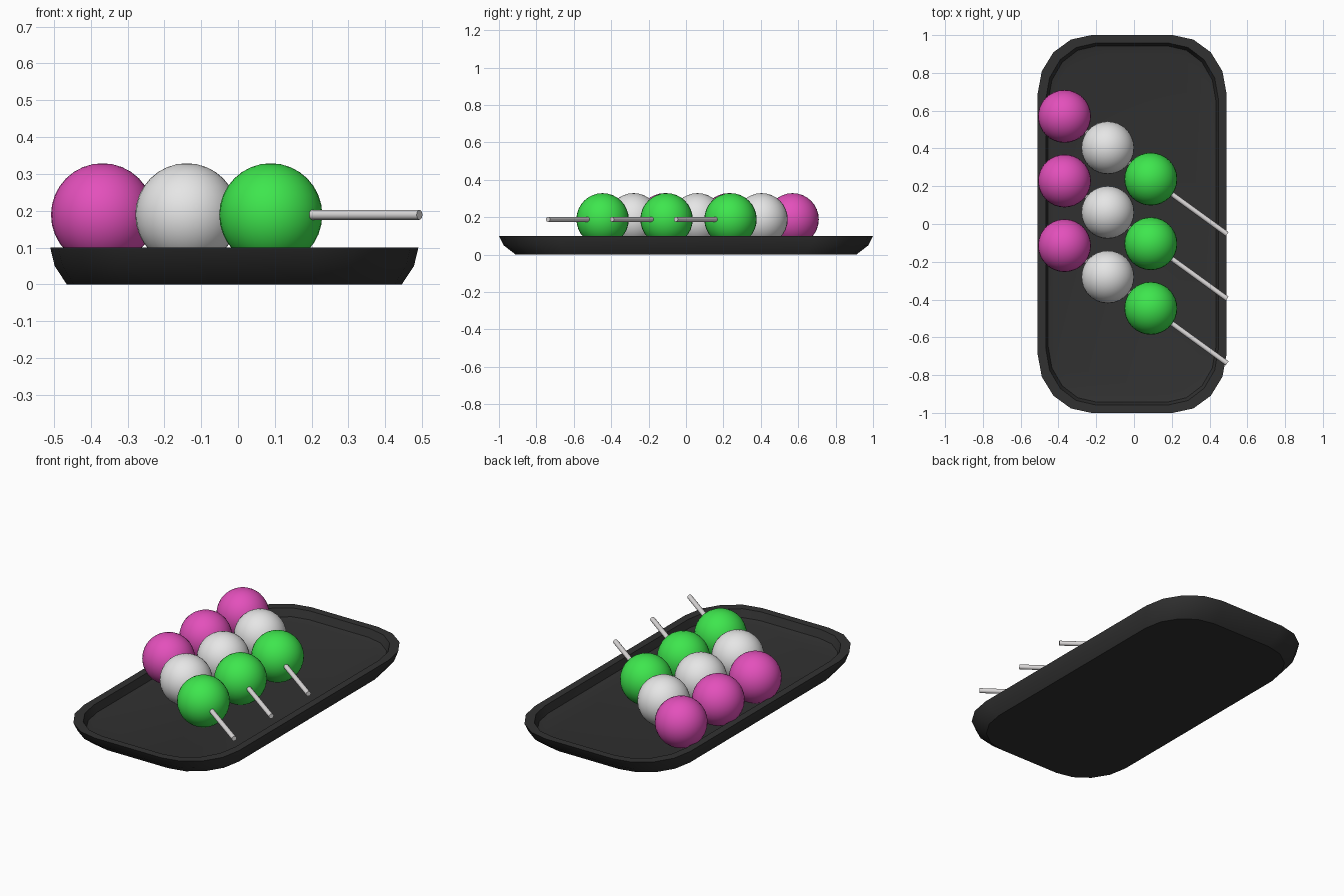
import bpy, bmesh, math
from mathutils import Vector

cube = bpy.data.objects.get("Cube")
if cube:
    bpy.data.objects.remove(cube, do_unlink=True)


def material(name, rgb):
    mat = bpy.data.materials.new(name)
    mat.use_nodes = True
    mat.diffuse_color = (*rgb, 1)
    mat.node_tree.nodes["Principled BSDF"].inputs["Base Color"].default_value = (*rgb, 1)
    return mat


tray_black = material("tray black", (0.031, 0.031, 0.031))
pink = material("pink", (0.77, 0.08, 0.5))
white = material("white", (0.79, 0.79, 0.79))
green = material("green", (0.048, 0.79, 0.075))
stick_grey = material("stick grey", (0.72, 0.7, 0.7))


def smooth(obj, angle):
    bpy.ops.object.select_all(action="DESELECT")
    obj.select_set(True)
    bpy.context.view_layer.objects.active = obj
    bpy.ops.object.shade_smooth_by_angle(angle=math.radians(angle))


# Tray: rounded rectangle rings lofted from the underside, over the rim, to the floor
def ring(bm, half_x, half_y, z, segments=4):
    rx, ry = half_x * 0.57, half_y * 0.31
    verts = []
    for quarter, (sx, sy) in enumerate([(1, 1), (-1, 1), (-1, -1), (1, -1)]):
        for i in range(segments + 1):
            a = math.pi / 2 * (quarter + i / segments)
            x = sx * (half_x - rx) + rx * math.cos(a)
            y = sy * (half_y - ry) + ry * math.sin(a)
            verts.append(bm.verts.new((x, y, z)))
    return verts


bm = bmesh.new()
profile = [(0.455, 0.91, 0), (0.488, 0.975, 0.05), (0.5, 1, 0.1),
           (0.457, 0.957, 0.1), (0.444, 0.942, 0.056), (0.42, 0.905, 0.047)]
rings = [ring(bm, *p) for p in profile]
for low, high in zip(rings, rings[1:]):
    for i in range(len(low)):
        j = (i + 1) % len(low)
        bm.faces.new((low[i], low[j], high[j], high[i]))
bm.faces.new(list(reversed(rings[0])))
bm.faces.new(rings[-1])
mesh = bpy.data.meshes.new("tray")
bm.to_mesh(mesh)
bm.free()
tray = bpy.data.objects.new("tray", mesh)
tray.location.x = -0.01
mesh.materials.append(tray_black)
bpy.context.collection.objects.link(tray)
smooth(tray, 30)

# Skewers: three dumplings each, threaded on a thin stick
Z = 0.189
for n in range(3):
    shift = Vector((0, -0.342 * n, 0))
    for name, mat, x, y in [("pink_dumpling", pink, -0.368, 0.57),
                            ("white_dumpling", white, -0.139, 0.404),
                            ("green_dumpling", green, 0.089, 0.238)]:
        bpy.ops.mesh.primitive_uv_sphere_add(segments=32, ring_count=16, radius=0.14,
                                             location=Vector((x, y, Z)) + shift)
        ball = bpy.context.object
        ball.name = f"{name}_{n + 1}"
        ball.data.materials.append(mat)
        smooth(ball, 60)
    start = Vector((-0.368, 0.57, Z)) + shift
    end = Vector((0.493, -0.054, Z)) + shift
    axis = end - start
    bpy.ops.mesh.primitive_cylinder_add(vertices=12, radius=0.0135, depth=axis.length,
                                        location=(start + end) / 2,
                                        rotation=axis.to_track_quat("Z", "Y").to_euler())
    stick = bpy.context.object
    stick.name = f"skewer_stick_{n + 1}"
    stick.data.materials.append(stick_grey)
    smooth(stick, 40)
